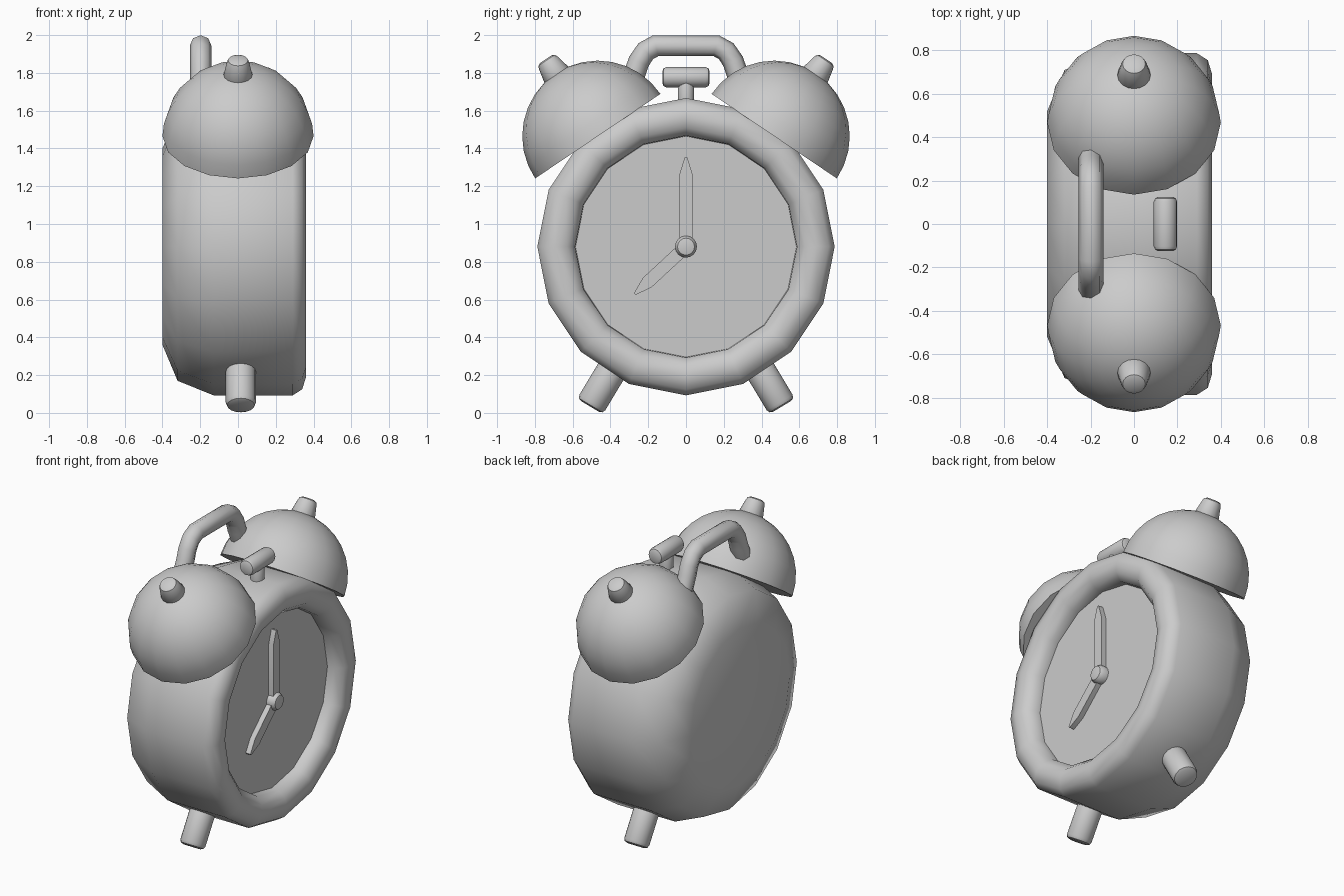
import bpy, bmesh, math
from mathutils import Vector, Matrix

if "Cube" in bpy.data.objects:
    bpy.data.objects.remove(bpy.data.objects["Cube"])

CENTRE = Vector((0, 0, 0.88))


def finish(name, bm, angle=40):
    bmesh.ops.remove_doubles(bm, verts=bm.verts, dist=1e-5)
    bmesh.ops.recalc_face_normals(bm, faces=bm.faces)
    me = bpy.data.meshes.new(name)
    bm.to_mesh(me)
    bm.free()
    ob = bpy.data.objects.new(name, me)
    bpy.context.collection.objects.link(ob)
    smooth(ob, angle)
    return ob


def smooth(ob, angle=40):
    bpy.ops.object.select_all(action='DESELECT')
    ob.select_set(True)
    bpy.context.view_layer.objects.active = ob
    bpy.ops.object.shade_smooth_by_angle(angle=math.radians(angle))


def lathe(name, profile, origin, axis, sides=16, angle=40):
    """Revolve (distance along axis, radius) points around an axis."""
    axis = Vector(axis).normalized()
    u = Vector((1, 0, 0)) if abs(axis.x) < 0.9 else Vector((0, 1, 0))
    v = axis.cross(u)
    bm = bmesh.new()
    pts = [bm.verts.new(Vector(origin) + axis * d + u * r) for d, r in profile]
    edges = [bm.edges.new(p) for p in zip(pts, pts[1:])]
    bmesh.ops.spin(bm, geom=pts + edges, cent=origin, axis=axis,
                   angle=2 * math.pi, steps=sides, use_merge=False)
    return finish(name, bm, angle)


def rod(d0, d1, r0, r1, b):
    """Profile of a capped, tapered rod with rounded ends."""
    k = b * 0.3
    return [(d0, 0), (d0, r0 - b), (d0 + k, r0 - k), (d0 + b, r0),
            (d1 - b, r1), (d1 - k, r1 - k), (d1, r1 - b), (d1, 0)]


# Drum-shaped case with rounded rim and recessed dial
lathe("clock_case", [(-0.40, 0), (-0.40, 0.52), (-0.32, 0.71), (-0.13, 0.787),
                     (0.29, 0.787), (0.34, 0.755), (0.36, 0.69),
                     (0.345, 0.63), (0.30, 0.588), (0.25, 0.585)],
      CENTRE, (1, 0, 0), angle=60)
lathe("dial", [(0.22, 0), (0.22, 0.59), (0.25, 0.59), (0.25, 0)], CENTRE, (1, 0, 0))


# Clock hands: pointed bars lying on the dial
def hand(name, length, direction):
    d = Vector(direction).normalized()
    n = Vector((1, 0, 0)).cross(d)
    w = 0.034
    outline = [(0, -w), (length - 0.09, -w), (length, -0.006),
               (length, 0.006), (length - 0.09, w), (0, w)]
    bm = bmesh.new()
    face = bm.faces.new([bm.verts.new(CENTRE + Vector((0.245, 0, 0)) + d * a + n * b)
                         for a, b in outline])
    ext = bmesh.ops.extrude_face_region(bm, geom=[face])
    bmesh.ops.translate(bm, vec=(0.04, 0, 0),
                        verts=[g for g in ext["geom"] if isinstance(g, bmesh.types.BMVert)])
    finish(name, bm, 20)


hand("minute_hand", 0.475, (0, 0, 1))
hand("hour_hand", 0.37, (0, -0.27, -0.25))
lathe("hand_hub", [(0.25, 0), (0.25, 0.058), (0.285, 0.058), (0.305, 0.045), (0.315, 0)],
      CENTRE, (1, 0, 0))

# Mirrored pairs: bells, bell knobs and feet
for side, s in (("left", -1), ("right", 1)):
    bell_at = Vector((0, s * 0.467, 1.465))
    tilt = (0, s * 0.56, 0.83)
    dome = [(0, 0)] + [(0.4 * math.sin(a), 0.4 * math.cos(a))
                       for a in (i * math.pi / 16 for i in range(8))] + [(0.4, 0)]
    lathe(side + "_bell", dome, bell_at, tilt)
    lathe(side + "_bell_knob", rod(0.36, 0.492, 0.078, 0.06, 0.025), bell_at, tilt)
    lathe(side + "_foot", rod(0.70, 0.987, 0.08, 0.08, 0.025),
          CENTRE + Vector((0.015, 0, 0)), (0, s * 0.515, -0.857))

# Snooze button: stem with a crosswise cap
lathe("button_stem", rod(0.70, 0.88, 0.043, 0.043, 0.01),
      CENTRE + Vector((0.145, 0, 0)), (0, 0, 1))
lathe("button_cap", rod(-0.125, 0.125, 0.054, 0.054, 0.022),
      (0.145, 0, 1.777), (0, 1, 0))

# Carrying handle: bent tube between the bells
half = [(0.31, 1.71), (0.27, 1.80), (0.25, 1.86), (0.213, 1.915), (0.16, 1.944)]
path = [(-y, z) for y, z in half] + half[::-1]
cu = bpy.data.curves.new("handle", 'CURVE')
cu.dimensions = '3D'
cu.bevel_depth = 0.057
cu.bevel_resolution = 2
cu.use_fill_caps = True
sp = cu.splines.new('POLY')
sp.points.add(len(path) - 1)
for p, (y, z) in zip(sp.points, path):
    p.co = (-0.198, y, z, 1)
handle = bpy.data.objects.new("handle", cu)
bpy.context.collection.objects.link(handle)
bpy.ops.object.select_all(action='DESELECT')
handle.select_set(True)
bpy.context.view_layer.objects.active = handle
bpy.ops.object.convert(target='MESH')
smooth(bpy.context.view_layer.objects.active, 50)
